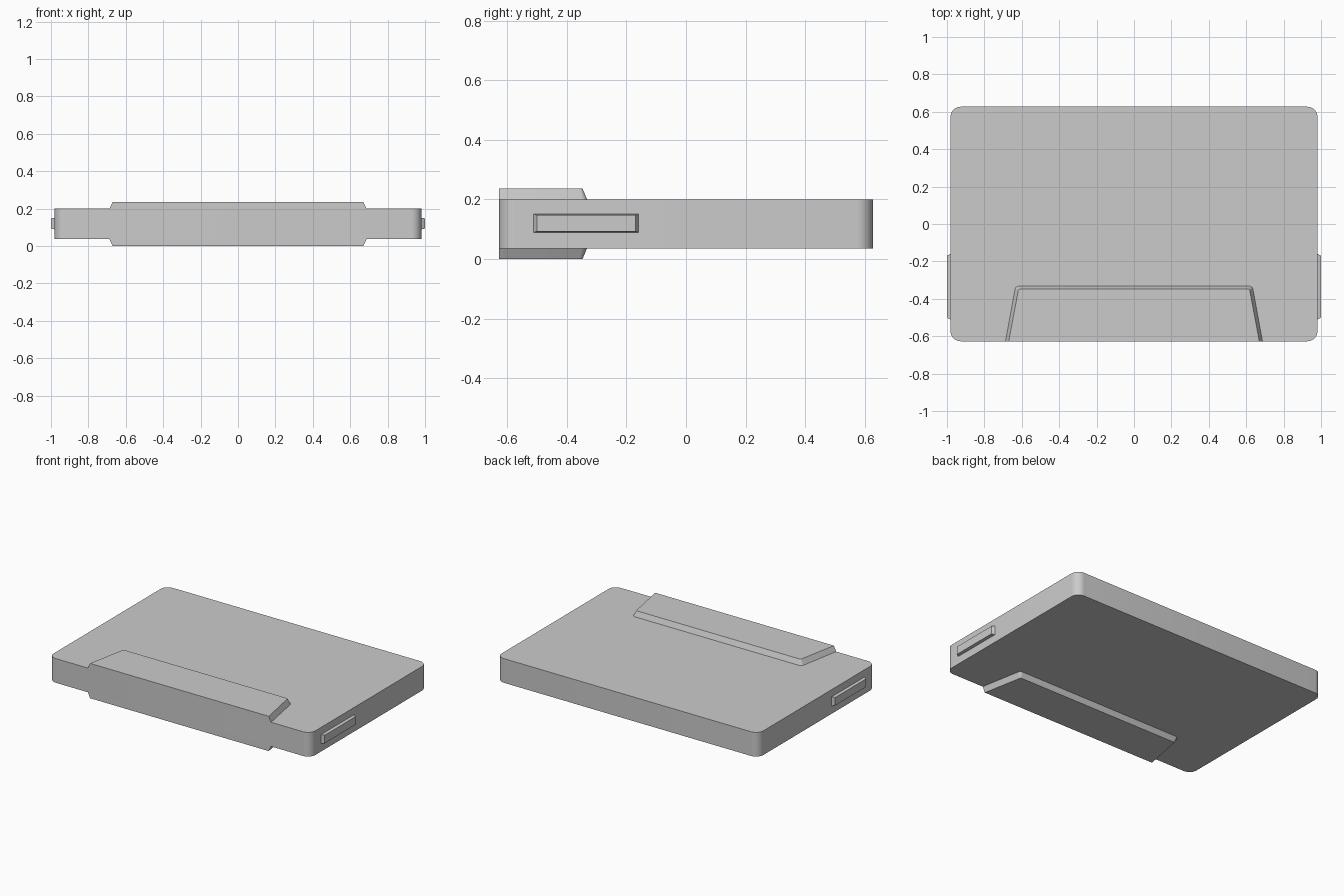
import bpy, bmesh, math
from mathutils import Vector

if "Cube" in bpy.data.objects:
    bpy.data.objects.remove(bpy.data.objects["Cube"])


def rounded(points, radii, steps=6):
    """Outline of a convex counter-clockwise polygon with arc-rounded corners."""
    out = []
    n = len(points)
    for i, r in enumerate(radii):
        p = Vector(points[i])
        if r == 0:
            out.append(p)
            continue
        a = (Vector(points[i - 1]) - p).normalized()
        b = (Vector(points[(i + 1) % n]) - p).normalized()
        half = a.angle(b) / 2
        centre = p + (a + b).normalized() * (r / math.sin(half))
        start = p + a * (r / math.tan(half)) - centre
        turn = math.pi - 2 * half
        for k in range(steps + 1):
            t = turn * k / steps
            c, s = math.cos(t), math.sin(t)
            out.append(centre + Vector((start.x * c - start.y * s,
                                        start.x * s + start.y * c)))
    return out


def loft(name, low, high, place):
    """Closed solid between two matching outlines; place maps (2D point, end) to 3D."""
    bm = bmesh.new()
    a = [bm.verts.new(place(p, 0)) for p in low]
    b = [bm.verts.new(place(p, 1)) for p in high]
    bm.faces.new(a)
    bm.faces.new(b)
    for i in range(len(a)):
        j = (i + 1) % len(a)
        bm.faces.new((a[i], a[j], b[j], b[i]))
    bmesh.ops.recalc_face_normals(bm, faces=bm.faces)
    mesh = bpy.data.meshes.new(name)
    bm.to_mesh(mesh)
    bm.free()
    obj = bpy.data.objects.new(name, mesh)
    bpy.context.collection.objects.link(obj)
    bpy.context.view_layer.objects.active = obj
    obj.select_set(True)
    bpy.ops.object.shade_smooth_by_angle(angle=math.radians(30))
    obj.select_set(False)
    return obj


def rect(x0, x1, y0, y1):
    return [(x0, y0), (x1, y0), (x1, y1), (x0, y1)]


FRONT, BACK = -0.627, 0.627
Z = (0.0, 0.036, 0.2, 0.236)

# Main slab with rounded vertical corners
slab = rounded(rect(-0.981, 0.981, FRONT, BACK), [0.055] * 4, 8)
loft("body", slab, slab, lambda p, e: (p.x, p.y, Z[1 + e]))

# Raised bevelled pads at the front, above and below
base = rounded([(-0.687, FRONT), (0.687, FRONT), (0.633, -0.332), (-0.633, -0.332)],
               [0, 0, 0.022, 0.022])
cap = rounded([(-0.67, FRONT), (0.67, FRONT), (0.617, -0.347), (-0.617, -0.347)],
              [0, 0, 0.012, 0.012])
for name, z0, z1 in (("top_pad", Z[2], Z[3]), ("bottom_pad", Z[1], Z[0])):
    loft(name, base, cap, lambda p, e: (p.x, p.y, (z0, z1)[e]))

# Side latch tabs, tapered outward
tab_base = rounded(rect(-0.511, -0.159, 0.089, 0.151), [0] * 4)
tab_cap = rounded(rect(-0.5, -0.17, 0.093, 0.147), [0] * 4)
for name, side in (("right_tab", 1), ("left_tab", -1)):
    loft(name, tab_base, tab_cap, lambda p, e: (side * (0.981, 1.0)[e], p.x, p.y))
